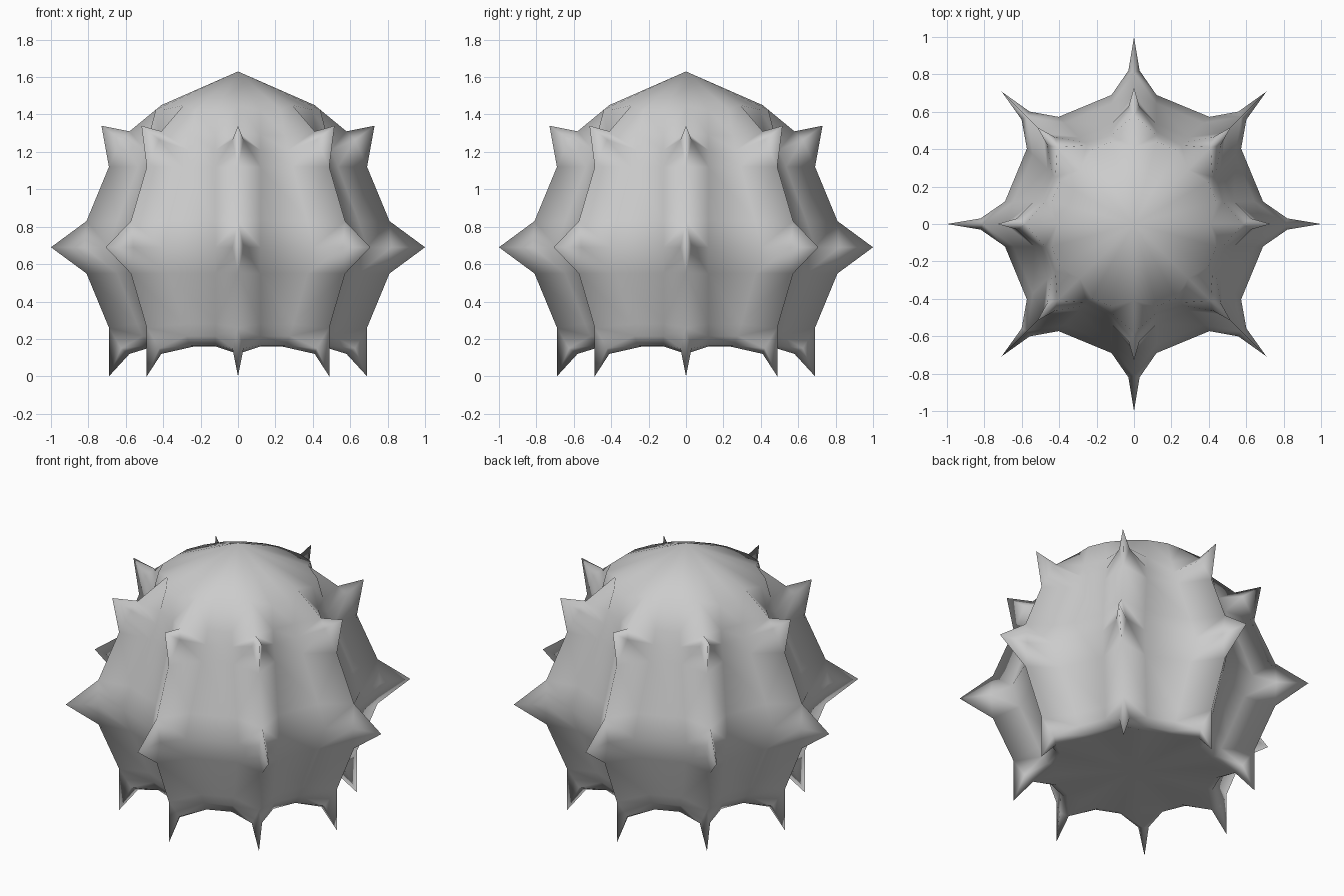
import bpy, bmesh
from math import cos, sin, pi

if "Cube" in bpy.data.objects:
    bpy.data.objects.remove(bpy.data.objects["Cube"])

RIBS = 8
HALF = 0.12   # half width of a rib at its foot
PINCH = 0.03  # half width of a spike at its base

# Rib crest (radius, z), top to bottom; spikes stand on the intervals 1-2, 3-4 and 5-6
crest = [(0.41, 1.45), (0.58, 1.31), (0.69, 1.12), (0.81, 0.83),
         (0.81, 0.55), (0.69, 0.26), (0.58, 0.12), (0.45, 0.16)]
# Foot of the rib where it meets the body, same rows as the crest
foot = [(0.44, 1.425), (0.475, 1.29), (0.535, 1.12), (0.645, 0.83),
        (0.645, 0.55), (0.54, 0.28), (0.485, 0.165), (0.45, 0.16)]
# Spikes: interval start -> tip, pinched base point, foot point
spikes = {1: ((0.73, 1.34), (0.625, 1.265), (0.495, 1.21)),
          3: ((1.00, 0.69), (0.82, 0.69), (0.69, 0.69)),
          5: ((0.69, 0.00), (0.625, 0.15), (0.51, 0.215))}

bm = bmesh.new()


def vert(k, rz, side=0.0):
    a = 2 * pi * k / RIBS
    r, z = rz
    return bm.verts.new((r * cos(a) - side * sin(a), r * sin(a) + side * cos(a), z))


# Ribs with their spikes
crests, feet = [], []
for k in range(RIBS):
    c = [vert(k, p) for p in crest]
    tips = {i: vert(k, s[0]) for i, s in spikes.items()}
    columns = []
    for sg in (-1, 1):
        s = [vert(k, p, sg * HALF) for p in foot]
        column = []
        for i in range(len(crest)):
            column.append(s[i])
            if i == len(crest) - 1:
                break
            if i in spikes:
                p = vert(k, spikes[i][1], sg * PINCH)
                m = vert(k, spikes[i][2], sg * HALF)
                column.append(m)
                bm.faces.new((c[i], p, m, s[i]))
                bm.faces.new((p, c[i + 1], s[i + 1], m))
                bm.faces.new((c[i], tips[i], p))
                bm.faces.new((p, tips[i], c[i + 1]))
            else:
                bm.faces.new((c[i], c[i + 1], s[i + 1], s[i]))
        columns.append(column)
    crests.append(c)
    feet.append(columns)

# Body panels between ribs, top dome and flat underside
top = bm.verts.new((0, 0, 1.63))
bottom = bm.verts.new((0, 0, 0.16))
for k in range(RIBS):
    a, b = feet[k][1], feet[(k + 1) % RIBS][0]
    for i in range(len(a) - 1):
        bm.faces.new((a[i], a[i + 1], b[i + 1], b[i]))
    for pole, e in ((top, 0), (bottom, -1)):
        ring = (feet[k][0][e], crests[k][e], a[e], b[e])
        for u, v in zip(ring, ring[1:]):
            bm.faces.new((pole, u, v))

bmesh.ops.recalc_face_normals(bm, faces=bm.faces)
for f in bm.faces:
    f.smooth = True
mesh = bpy.data.meshes.new("spiked_body")
bm.to_mesh(mesh)
bm.free()
bpy.context.collection.objects.link(bpy.data.objects.new("spiked_body", mesh))
